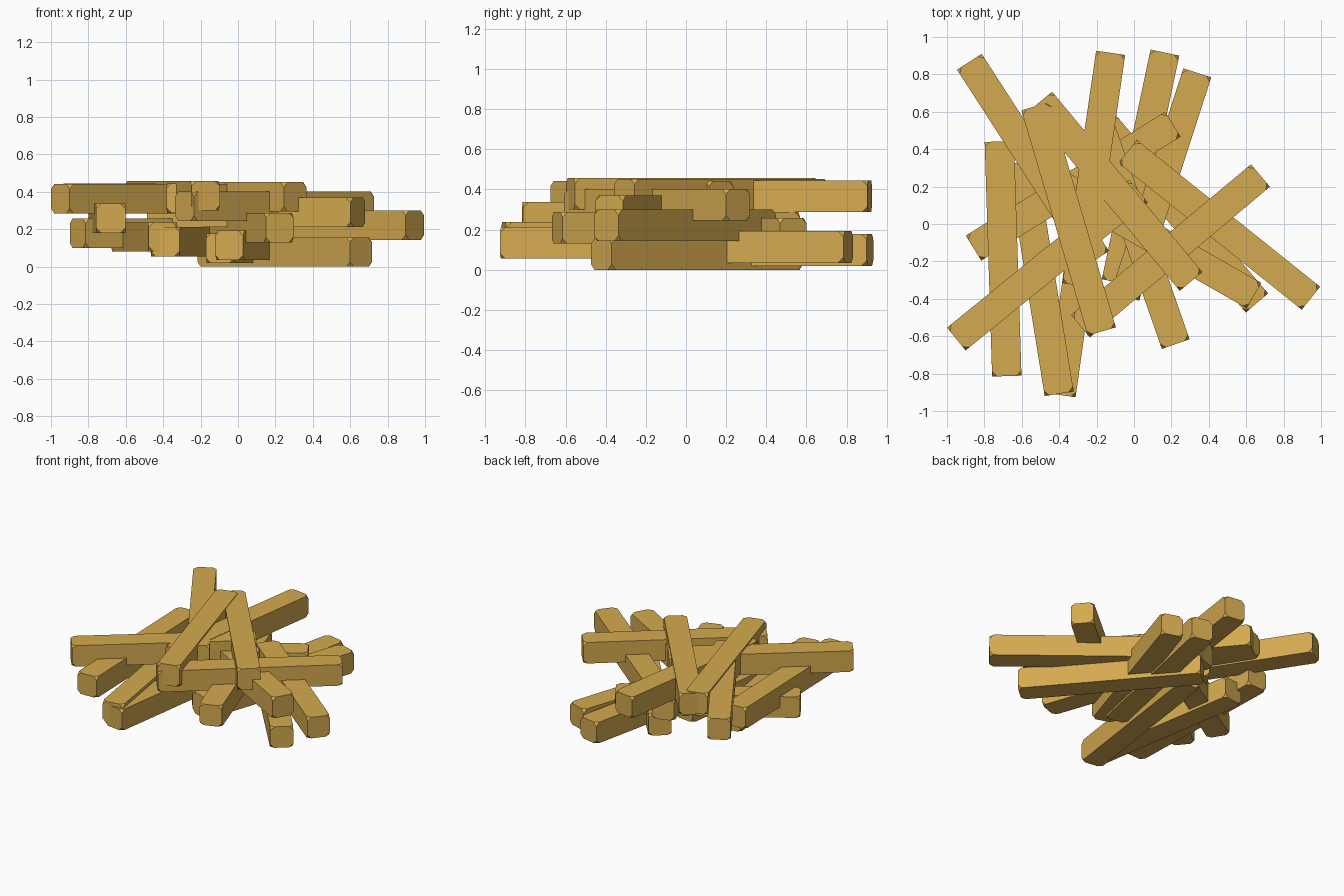
import bpy, bmesh, math
from mathutils import Matrix, Vector

if "Cube" in bpy.data.objects:
    bpy.data.objects.remove(bpy.data.objects["Cube"])

wood = bpy.data.materials.new("golden_wood")
wood.diffuse_color = (0.66, 0.40, 0.08, 1)
wood.use_nodes = True
wood.node_tree.nodes["Principled BSDF"].inputs["Base Color"].default_value = wood.diffuse_color

W = 0.157   # beam width and height
L = 1.255   # beam length


def beam(name, start, end, z):
    """Square beam with clipped corners, lying level from start towards end, underside at z."""
    a, b = Vector(start), Vector(end)
    mid, d = (a + b) / 2, b - a
    bm = bmesh.new()
    bmesh.ops.create_cube(bm, size=1)
    bmesh.ops.scale(bm, vec=(L, W, W), verts=bm.verts)
    # clip the eight corners, long edges stay sharp
    bmesh.ops.bevel(bm, geom=bm.verts[:], offset=0.027, segments=1, affect='VERTICES')
    bmesh.ops.recalc_face_normals(bm, faces=bm.faces)
    m = Matrix.Translation((mid.x, mid.y, z + W / 2)) @ Matrix.Rotation(math.atan2(d.y, d.x), 4, 'Z')
    bm.transform(m)
    me = bpy.data.meshes.new(name)
    bm.to_mesh(me)
    bm.free()
    me.materials.append(wood)
    ob = bpy.data.objects.new(name, me)
    bpy.context.collection.objects.link(ob)


# beam ends (centre lines) and underside height, bottom layer first
beams = [
    ((0.656, -0.42), (-0.156, 0.53), 0.0),
    ((0.165, 0.915), (-0.095, -0.31), 0.02),
    ((0.338, 0.807), (-0.047, -0.385), 0.035),
    ((-0.39, -0.915), (-0.215, 0.328), 0.055),
    ((-0.40, -0.908), (-0.60, 0.332), 0.08),
    ((-0.86, -0.13), (0.21, 0.535), 0.10),
    ((0.223, -0.642), (-0.19, 0.543), 0.13),
    ((0.947, -0.398), (-0.035, 0.388), 0.143),
    ((-0.72, 0.443), (-0.68, -0.815), 0.18),
    ((0.642, -0.383), (-0.449, 0.24), 0.212),
    ((0.677, 0.26), (-0.287, -0.547), 0.245),
    ((-0.95, -0.615), (0.025, 0.175), 0.285),
    ((-0.88, 0.867), (-0.20, -0.187), 0.288),
    ((-0.125, 0.915), (-0.305, -0.327), 0.288),
    ((0.305, -0.307), (-0.498, 0.657), 0.295),
    ((-0.527, 0.63), (-0.172, -0.575), 0.30),
]
for i, (a, b, z) in enumerate(beams, 1):
    beam(f"wooden_beam_{i:02d}", a, b, z)
